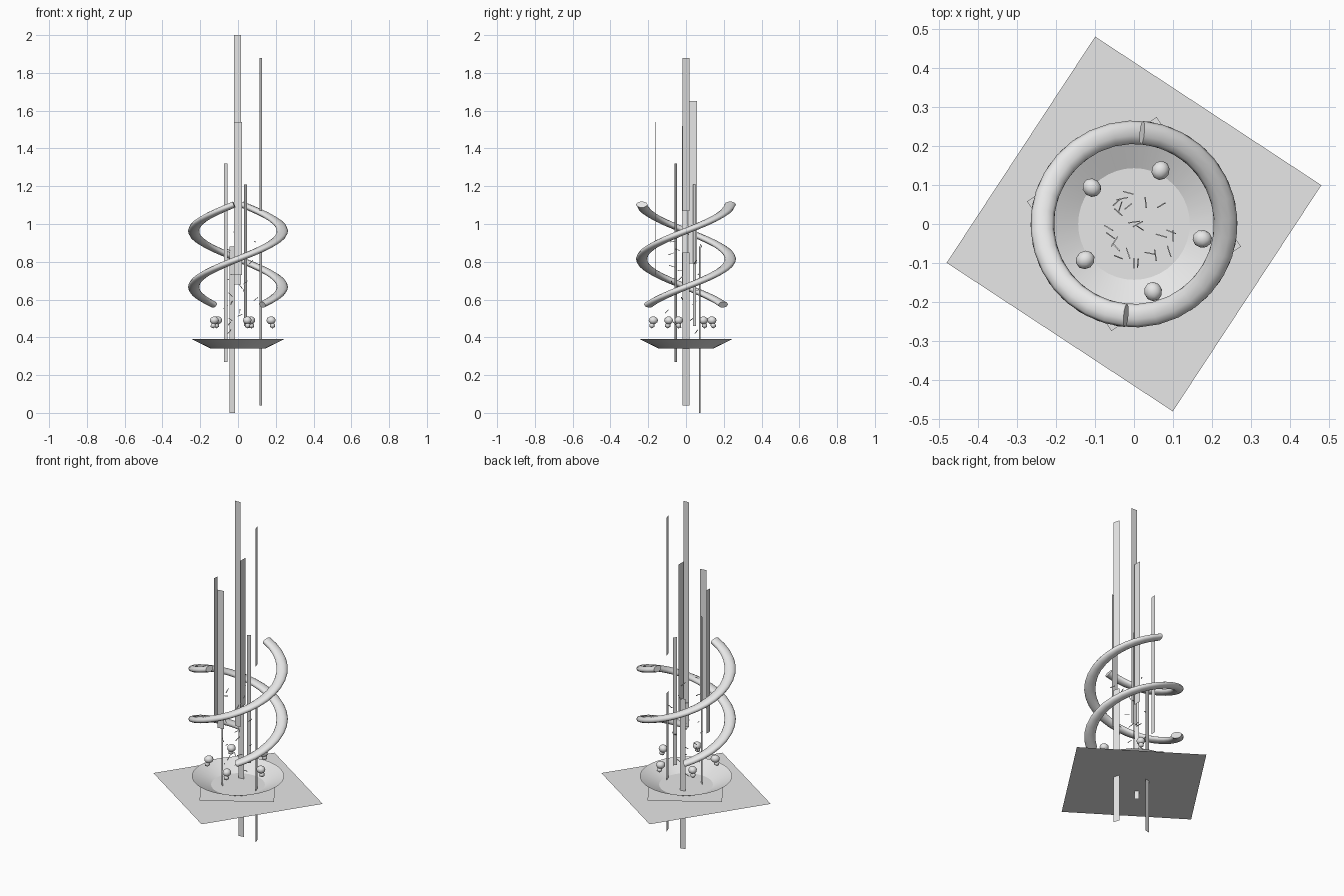
import bpy, bmesh, math, random
from mathutils import Vector, Matrix

if "Cube" in bpy.data.objects:
    bpy.data.objects.remove(bpy.data.objects["Cube"])

random.seed(4)
grey = bpy.data.materials.new("light_grey")
grey.diffuse_color = (0.8, 0.8, 0.8, 1)
grey.use_nodes = True
grey.node_tree.nodes["Principled BSDF"].inputs["Base Color"].default_value = grey.diffuse_color


def make(name, bm, smooth=False, angle=50, fix=False):
    """Turn a bmesh into a named object."""
    if fix:
        bmesh.ops.recalc_face_normals(bm, faces=bm.faces[:])
    mesh = bpy.data.meshes.new(name)
    bm.to_mesh(mesh)
    bm.free()
    mesh.materials.append(grey)
    ob = bpy.data.objects.new(name, mesh)
    bpy.context.collection.objects.link(ob)
    if smooth:
        bpy.ops.object.select_all(action='DESELECT')
        ob.select_set(True)
        bpy.context.view_layer.objects.active = ob
        bpy.ops.object.shade_smooth_by_angle(angle=math.radians(angle))
    return ob


def polar(r, deg, z):
    a = math.radians(deg)
    return Vector((r * math.cos(a), r * math.sin(a), z))


def square_plate(name, r, deg, z):
    bm = bmesh.new()
    bm.faces.new([bm.verts.new(polar(r, deg + 90 * k, z)) for k in range(4)])
    make(name, bm)


# Flat ground squares
square_plate("ground_square", 0.49, 11.7, 0.317)
square_plate("inner_square", 0.28, -12, 0.334)

# Shallow open dish, surface facing down and out
bm = bmesh.new()
n = 40
low = [bm.verts.new(polar(0.143, 360 * i / n, 0.34)) for i in range(n)]
top = [bm.verts.new(polar(0.245, 360 * i / n, 0.39)) for i in range(n)]
for i in range(n):
    j = (i + 1) % n
    bm.faces.new((low[i], low[j], top[j], top[i]))
bm.faces.new(low[::-1])
make("dish", bm, True, 20)


# Two spiral strands with a flattened round section
def strand(name, start):
    bm = bmesh.new()
    steps, sides, sweep = 28, 10, 322
    rings = []
    for i in range(steps + 1):
        t = i / steps
        deg = start + sweep * t
        centre = polar(0.235, deg, 0.573 + 0.53 * t)
        out = polar(1, deg, 0)
        tangent = (polar(0.235, deg + 90, 0) + Vector((0, 0, 0.094))).normalized()
        up = out.cross(tangent)
        ring = []
        for k in range(sides):
            a = 2 * math.pi * k / sides
            ring.append(bm.verts.new(centre + out * 0.03 * math.cos(a)
                                     + up * 0.017 * math.sin(a)))
        rings.append(ring)
    for a, b in zip(rings, rings[1:]):
        for k in range(sides):
            m = (k + 1) % sides
            bm.faces.new((a[k], a[m], b[m], b[k]))
    bm.faces.new(rings[0][::-1])
    bm.faces.new(rings[-1])
    make(name, bm, True, 60, True)


strand("spiral_strand_a", 123)
strand("spiral_strand_b", 303)

# Upright flat strips: x, y, half-width vector, bottom, top
strips = [
    (-0.002, 0.0, 0.018, 0.0, 0.68, 2.0),
    (0.12, 0.0, -0.006, 0.018, 1.07, 1.88),
    (0.12, 0.0, -0.006, 0.018, 0.04, 0.85),
    (0.0, -0.16, 0.02, 0.002, 0.73, 1.54),
    (-0.065, -0.055, 0.01, -0.007, 0.27, 1.32),
    (0.04, 0.045, 0.007, 0.007, 0.46, 1.21),
    (-0.03, 0.073, 0.015, 0.003, 0.0, 0.88),
    (-0.14, -0.006, 0.001, 0.016, 0.68, 1.52),
    (0.008, 0.036, 0.0, 0.023, 0.79, 1.65),
]
for i, (x, y, dx, dy, z0, z1) in enumerate(strips):
    bm = bmesh.new()
    pts = [(x - dx, y - dy, z0), (x + dx, y + dy, z0),
           (x + dx, y + dy, z1), (x - dx, y - dy, z1)]
    bm.faces.new([bm.verts.new(p) for p in pts])
    make(f"upright_strip_{i + 1}", bm)

# Floating lumps: rounded dome with a small chin below
lumps = [(-0.108, 0.093), (0.068, 0.137), (0.175, -0.038),
         (0.049, -0.173), (-0.125, -0.092)]
for i, (x, y) in enumerate(lumps):
    turn = Matrix.Translation((x, y, 0)) @ Matrix.Rotation(math.atan2(y, x), 4, 'Z')
    bm = bmesh.new()
    bmesh.ops.create_icosphere(
        bm, subdivisions=2, radius=0.025,
        matrix=turn @ Matrix.Translation((0, 0, 0.49)) @ Matrix.Diagonal((1, 0.92, 0.85, 1)))
    bmesh.ops.create_icosphere(
        bm, subdivisions=1, radius=0.016,
        matrix=turn @ Matrix.Translation((0.008, 0, 0.463)))
    make(f"floating_lump_{i + 1}", bm, True, 45)

# Scattered slivers hovering above the dish
spots = [(-0.045, 0.055), (-0.035, 0.045), (-0.03, 0.065), (-0.015, 0.08), (-0.04, 0.03),
         (0.03, 0.055), (0.07, 0.048), (-0.015, 0.045), (-0.065, -0.01), (-0.06, -0.03),
         (-0.05, -0.045), (-0.045, -0.06), (-0.04, -0.085), (-0.015, -0.075), (0, -0.1),
         (0.01, -0.1), (0.04, -0.075), (0.055, -0.08), (0.07, -0.03), (0.095, -0.02),
         (0.1, -0.03), (0.09, -0.07), (0.01, 0.0), (0.015, -0.01), (0.0, 0.005)]
bm = bmesh.new()
for i, (x, y) in enumerate(spots):
    z = 0.43 + 0.52 * ((i * 7) % 25) / 24
    spin = Matrix.Rotation(random.uniform(0, math.pi), 4, 'Z')
    tilt = Matrix.Rotation(random.uniform(-0.9, 0.9), 4, 'Y')
    bmesh.ops.create_cube(bm, size=1, matrix=Matrix.Translation((x, y, z)) @ spin @ tilt
                          @ Matrix.Diagonal((0.03, 0.003, 0.003, 1)))
make("slivers", bm)
